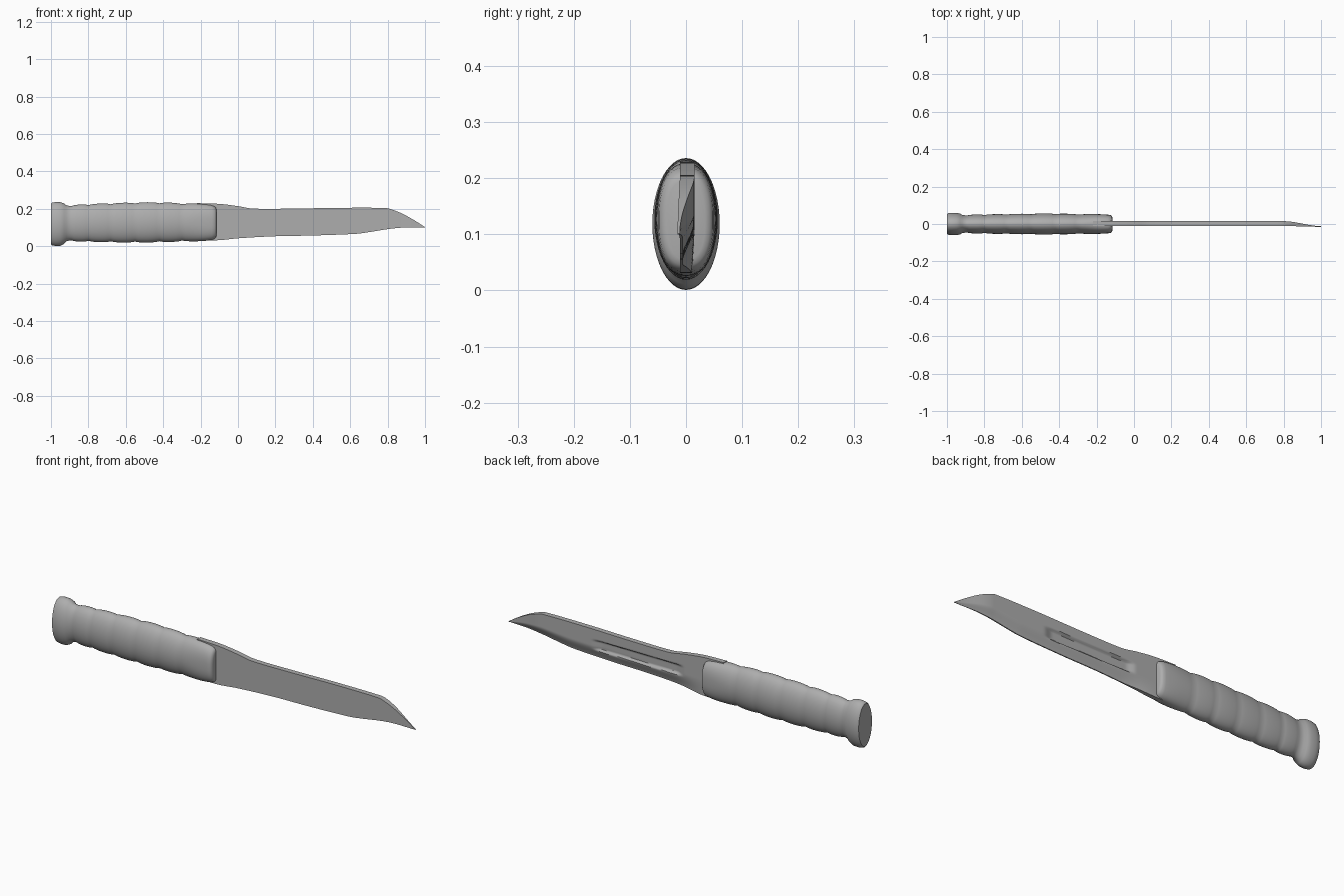
import bpy, bmesh, math

cube = bpy.data.objects.get("Cube")
if cube:
    bpy.data.objects.remove(cube)

GREY = (0.42, 0.42, 0.42, 1)
mat = bpy.data.materials.new("plain grey")
mat.use_nodes = True
mat.diffuse_color = GREY
bsdf = mat.node_tree.nodes["Principled BSDF"]
bsdf.inputs["Base Color"].default_value = GREY
bsdf.inputs["Roughness"].default_value = 0.6


def smooth(a, b, x):
    t = min(1, max(0, (x - a) / (b - a)))
    return t * t * (3 - 2 * t)


def curve(points, x):
    """Smooth curve through (x, value) points."""
    n = len(points)
    slope = lambda i: ((points[min(i + 1, n - 1)][1] - points[max(i - 1, 0)][1])
                       / (points[min(i + 1, n - 1)][0] - points[max(i - 1, 0)][0]))
    for i in range(n - 1):
        (x0, v0), (x1, v1) = points[i], points[i + 1]
        if x <= x1 or i == n - 2:
            h = x1 - x0
            t = min(1, max(0, (x - x0) / h))
            s = t * t * (3 - 2 * t)
            return (v0 * (1 - s) + v1 * s + h * t * (1 - t) ** 2 * slope(i)
                    - h * t * t * (1 - t) * slope(i + 1))


def loft(name, rings, angle):
    """Skin closed rings of points into a capped, smooth-shaded object."""
    bm = bmesh.new()
    loops = [[bm.verts.new(p) for p in ring] for ring in rings]
    n = len(loops[0])
    for a, b in zip(loops, loops[1:]):
        for i in range(n):
            bm.faces.new((a[i], a[(i + 1) % n], b[(i + 1) % n], b[i]))
    bm.faces.new(loops[0])
    bm.faces.new(loops[-1])
    bmesh.ops.recalc_face_normals(bm, faces=bm.faces)
    mesh = bpy.data.meshes.new(name)
    bm.to_mesh(mesh)
    bm.free()
    mesh.materials.append(mat)
    obj = bpy.data.objects.new(name, mesh)
    bpy.context.collection.objects.link(obj)
    bpy.ops.object.select_all(action="DESELECT")
    obj.select_set(True)
    bpy.context.view_layer.objects.active = obj
    bpy.ops.object.shade_smooth_by_angle(angle=math.radians(angle))


def oval(x, low, high, half_width, power=1.0, n=48):
    """Upright oval ring; a power below one makes it boxier."""
    ring = []
    for i in range(n):
        a = 2 * math.pi * i / n
        c, s = math.cos(a), math.sin(a)
        y = half_width * math.copysign(abs(c) ** power, c)
        z = (low + high) / 2 + (high - low) / 2 * math.copysign(abs(s) ** power, s)
        ring.append((x, y, z))
    return ring


# Handle: flared pommel, then five gently swelling ribs, then a plain collar
rings = [oval(-1, 0.012, 0.226, 0.053), oval(-0.994, 0.005, 0.232, 0.057),
         oval(-0.975, 0.001, 0.236, 0.06), oval(-0.95, 0.002, 0.235, 0.06),
         oval(-0.93, 0.012, 0.228, 0.056), oval(-0.917, 0.026, 0.218, 0.048),
         oval(-0.9, 0.031, 0.215, 0.046)]
low = [(-0.9, 0.032), (-0.68, 0.026), (-0.5, 0.025), (-0.3, 0.03), (-0.14, 0.034)]
high = [(-0.9, 0.214), (-0.68, 0.224), (-0.45, 0.229), (-0.3, 0.224), (-0.14, 0.218)]
width = [(-0.9, 0.046), (-0.68, 0.05), (-0.45, 0.053), (-0.3, 0.05), (-0.14, 0.049)]
seams = [-0.89, -0.8, -0.68, -0.55, -0.42, -0.3, -0.14]
for a, b in zip(seams, seams[1:]):
    for k in range(8):
        t = k / 8
        x = a + (b - a) * t
        bulge = 0.006 * math.sin(math.pi * t) ** 0.6
        rings.append(oval(x, curve(low, x) - bulge, curve(high, x) + bulge,
                          curve(width, x) + bulge * 0.6, 1 - 0.2 * smooth(-0.3, -0.14, x)))
rings += [oval(-0.14, 0.033, 0.219, 0.05, 0.8), oval(-0.125, 0.038, 0.213, 0.048, 0.8),
          oval(-0.118, 0.045, 0.206, 0.042, 0.8), oval(-0.115, 0.055, 0.196, 0.034, 0.8)]
loft("handle", rings, 40)

# Blade: flat front, bevelled back with a long groove, clipped tip
spine = [(-0.22, 0.23), (-0.1, 0.226), (0, 0.214), (0.08, 0.201), (0.3, 0.201),
         (0.55, 0.205), (0.79, 0.204), (0.82, 0.197), (0.88, 0.173), (0.94, 0.14), (1, 0.102)]
edge = [(-0.22, 0.032), (-0.1, 0.032), (0, 0.042), (0.2, 0.053), (0.4, 0.057),
        (0.63, 0.066), (0.7, 0.075), (0.8, 0.091), (0.88, 0.099), (1, 0.1)]
STEPS, ROWS = 130, 30
rings = []
for i in range(STEPS + 1):
    x = -0.22 + 1.22 * i / STEPS
    bottom, top = curve(edge, x), curve(spine, x)
    tip = smooth(0.8, 1, x)
    front, back = [], []
    for k in range(ROWS + 1):
        t = k / ROWS
        z = bottom + (top - bottom) * t
        bevel = 0.12 + 0.88 * smooth(-0.1, 0.42, t)
        bevel += (1 - bevel) * 0.8 * (1 - smooth(-0.12, 0.08, x))
        yf = -0.011 - 0.004 * tip
        yb = yf + 0.026 * bevel * (1 - 0.85 * tip)
        # rounded groove in the back face
        along = smooth(0.0, 0.05, x) * (1 - smooth(0.46, 0.52, x))
        across = smooth(0.097, 0.109, z) * (1 - smooth(0.143, 0.155, z))
        yb -= 0.013 * along * across
        front.append((x, yf, z))
        back.append((x, yb, z))
    rings.append(front + back[::-1])
loft("blade", rings, 45)
